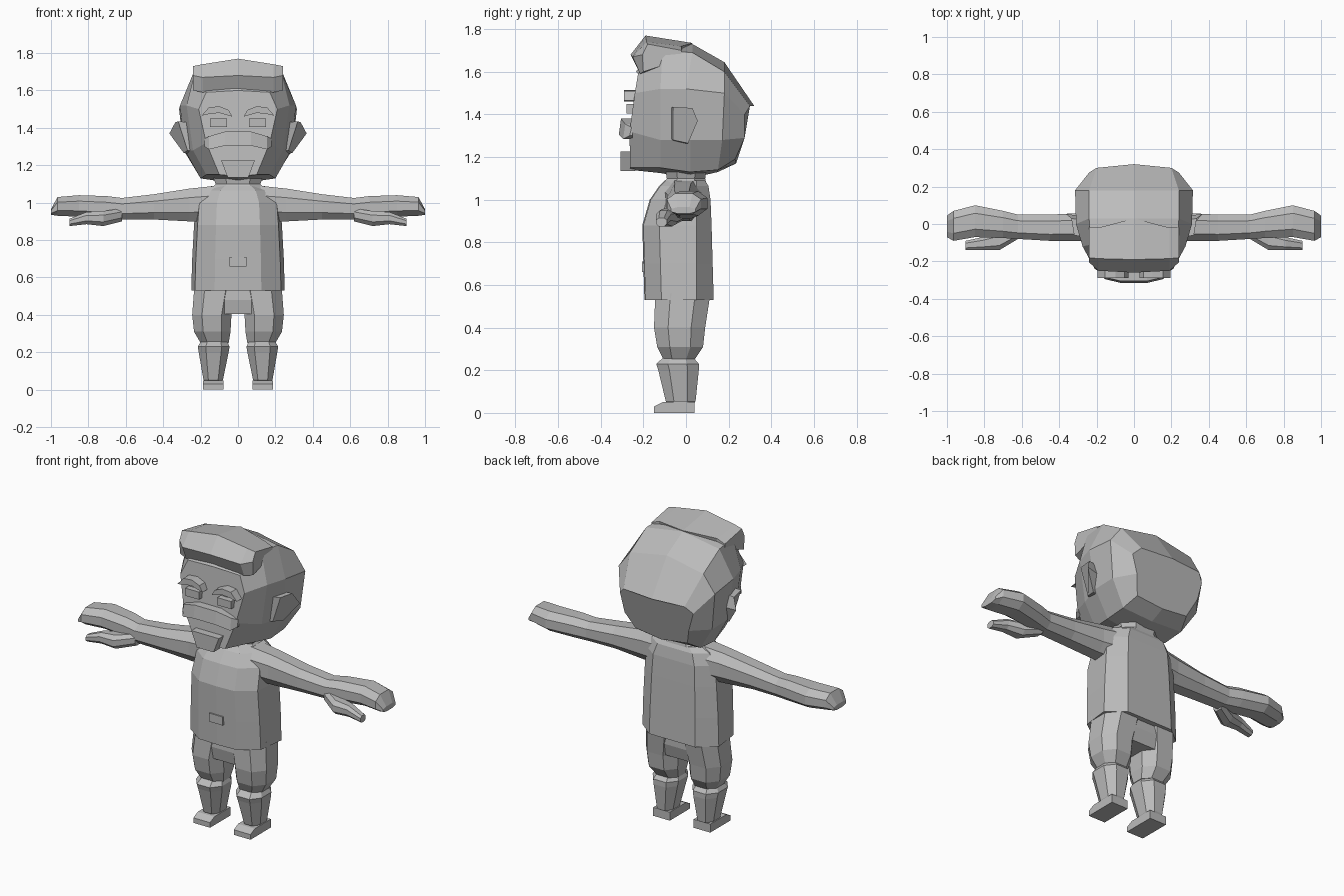
import bpy, bmesh, math

grey = bpy.data.materials.new("plain grey")
grey.diffuse_color = (0.5, 0.5, 0.5, 1)


def finish(bm, name):
    bmesh.ops.remove_doubles(bm, verts=bm.verts, dist=0.0005)
    bmesh.ops.recalc_face_normals(bm, faces=bm.faces)
    me = bpy.data.meshes.new(name)
    bm.to_mesh(me)
    bm.free()
    me.materials.append(grey)
    ob = bpy.data.objects.new(name, me)
    bpy.context.collection.objects.link(ob)
    return ob


def loft(name, rings, mirror=False):
    """Skin closed rings of points; optionally add the x-mirrored twin."""
    bm = bmesh.new()
    for s in ((1, -1) if mirror else (1,)):
        vs = [[bm.verts.new((s * x, y, z)) for x, y, z in r] for r in rings]
        n = len(vs[0])
        for a, b in zip(vs, vs[1:]):
            for i in range(n):
                bm.faces.new((a[i], a[(i + 1) % n], b[(i + 1) % n], b[i]))
        bm.faces.new(vs[0])
        bm.faces.new(vs[-1])
    return finish(bm, name)


def sym(half):
    """Complete a half ring that starts and ends on x = 0."""
    return half + [(-x, y, z) for x, y, z in half[-2:0:-1]]


def oct_z(x0, x1, y0, y1, z):
    """Flattened octagon at height z."""
    cx, cy, rx, ry = (x0 + x1) / 2, (y0 + y1) / 2, (x1 - x0) / 2, (y1 - y0) / 2
    return [(cx + rx * a, cy + ry * b, z) for a, b in
            ((-.5, -1), (.5, -1), (1, -.45), (1, .45), (.5, 1), (-.5, 1), (-1, .45), (-1, -.45))]


def oct_x(x, y0, y1, z0, z1):
    """Flattened octagon across the arm at x."""
    return [(x, p, q) for p, q, _ in oct_z(y0, y1, z0, z1, 0)]


def plate(name, outline, y0, y1, mirror=False):
    """Facial piece: an xz outline extruded from y0 back to y1."""
    return loft(name, [[(x, y, z) for x, z in outline] for y in (y0, y1)], mirror)


# head, skinned from face to the back of the hair
loft("head", [sym(h) for h in (
    [(0, -.235, 1.60), (.17, -.225, 1.59), (.21, -.24, 1.50), (.17, -.265, 1.32), (.10, -.262, 1.15), (0, -.262, 1.14)],
    [(0, -.12, 1.75), (.23, -.11, 1.70), (.275, -.12, 1.52), (.24, -.12, 1.28), (.17, -.12, 1.15), (0, -.12, 1.125)],
    [(0, .03, 1.73), (.24, .03, 1.69), (.31, .00, 1.52), (.285, .02, 1.28), (.20, .02, 1.13), (0, .02, 1.10)],
    [(0, .18, 1.645), (.24, .18, 1.60), (.315, .18, 1.50), (.29, .17, 1.28), (.20, .15, 1.14), (0, .15, 1.13)],
    [(0, .32, 1.44), (.20, .30, 1.44), (.24, .275, 1.40), (.21, .275, 1.29), (.17, .23, 1.19), (0, .235, 1.17)])])

# swept-up front hair, lofted from side to side
loft("front_hair", [[(s * x, y, z) for y, z in p] for s, x, p in (
    (-1, .24, ((-.18, 1.73), (-.205, 1.68), (-.20, 1.60), (-.02, 1.66), (-.02, 1.70))),
    (-1, .19, ((-.185, 1.74), (-.25, 1.67), (-.215, 1.59), (-.02, 1.66), (-.02, 1.72))),
    (1, 0, ((-.19, 1.77), (-.26, 1.68), (-.22, 1.60), (0, 1.68), (.03, 1.735))),
    (1, .19, ((-.185, 1.74), (-.25, 1.67), (-.215, 1.59), (-.02, 1.66), (-.02, 1.72))),
    (1, .24, ((-.18, 1.73), (-.205, 1.68), (-.20, 1.60), (-.02, 1.66), (-.02, 1.70))))])

# ears
loft("ears", [
    [(.27, -.07, 1.43), (.27, .02, 1.43), (.27, .04, 1.36), (.25, 0, 1.26), (.25, -.07, 1.28)],
    [(.32, -.06, 1.435), (.335, .03, 1.43), (.367, .055, 1.37), (.29, .01, 1.265), (.27, -.06, 1.28)]], True)

# face pieces
plate("eyebrows", [(.03, 1.46), (.05, 1.495), (.10, 1.515), (.155, 1.51), (.195, 1.465),
                   (.15, 1.475), (.10, 1.48)], -.29, -.23, True)
plate("eyes", [(.06, 1.405), (.15, 1.405), (.15, 1.45), (.06, 1.45)], -.28, -.23, True)
loft("moustache", [[(x, -.25, a), (x, y, a), (x, y + .01, b), (x, -.25, b)] for x, y, a, b in (
    (-.18, -.265, 1.30, 1.34), (-.155, -.295, 1.285, 1.355), (-.07, -.315, 1.305, 1.38),
    (.07, -.315, 1.305, 1.38), (.155, -.295, 1.285, 1.355), (.18, -.265, 1.30, 1.34))])
plate("chin_beard", [(-.055, 1.135), (.055, 1.135), (.09, 1.225), (-.09, 1.225)], -.308, -.24)

# neck and shirt
loft("neck", [oct_z(-.17, .17, -.12, .10, 1.05), oct_z(-.12, .12, -.09, .09, 1.10), oct_z(-.14, .14, -.10, .10, 1.16)])
loft("shirt", [sym([(0, f, z), (.5 * w, f + .005, z), (.92 * w, f + .08, z), (w, .05, z), (.6 * w, b, z), (0, b, z)])
               for z, w, f, b in ((.53, .25, -.195, .13), (.70, .245, -.20, .125), (.88, .235, -.205, .12),
                                  (1.0, .225, -.17, .115), (1.065, .19, -.125, .105), (1.09, .14, -.10, .09))])
plate("buckle", [(-.045, .66), (.045, .66), (.045, .71), (-.045, .71)], -.207, -.19)

# arms and mitten hands
loft("arms", [oct_x(*a) for a in (
    (.12, -.10, .08, .90, 1.09), (.26, -.09, .06, .90, 1.075), (.45, -.09, .05, .91, 1.045),
    (.62, -.08, .05, .91, 1.025), (.70, -.075, .07, .915, 1.035), (.85, -.07, .10, .925, 1.04),
    (.965, -.09, .07, .93, 1.03), (1.0, -.07, .045, .935, .965))], True)
loft("thumbs", [oct_x(*a) for a in (
    (.62, -.08, .0, .90, .97), (.72, -.14, -.04, .875, .955), (.81, -.14, -.07, .885, .95),
    (.90, -.14, -.09, .875, .915))], True)

# shorts: hip block and two legs
loft("hips", [oct_z(-.235, .235, -.14, .10, .56), oct_z(-.235, .235, -.145, .10, .48), oct_z(-.20, .20, -.13, .08, .405)])
loft("shorts_legs", [oct_z(*a) for a in (
    (.01, .235, -.145, .11, .53), (.035, .245, -.15, .09, .40), (.04, .235, -.135, .08, .31),
    (.05, .20, -.105, .04, .25))], True)

# lower legs with flared cuffs, then feet
loft("lower_legs", [oct_z(*a) for a in (
    (.06, .195, -.10, .03, .265), (.045, .215, -.14, .06, .23), (.05, .21, -.13, .06, .20),
    (.08, .185, -.095, .045, .055), (.09, .175, -.085, .035, .04))], True)
loft("feet", [[(x, -.15, 0), (x, .04, 0), (x, .04, .05), (x, -.11, .05), (x, -.15, .03)] for x in (.078, .187)], True)
